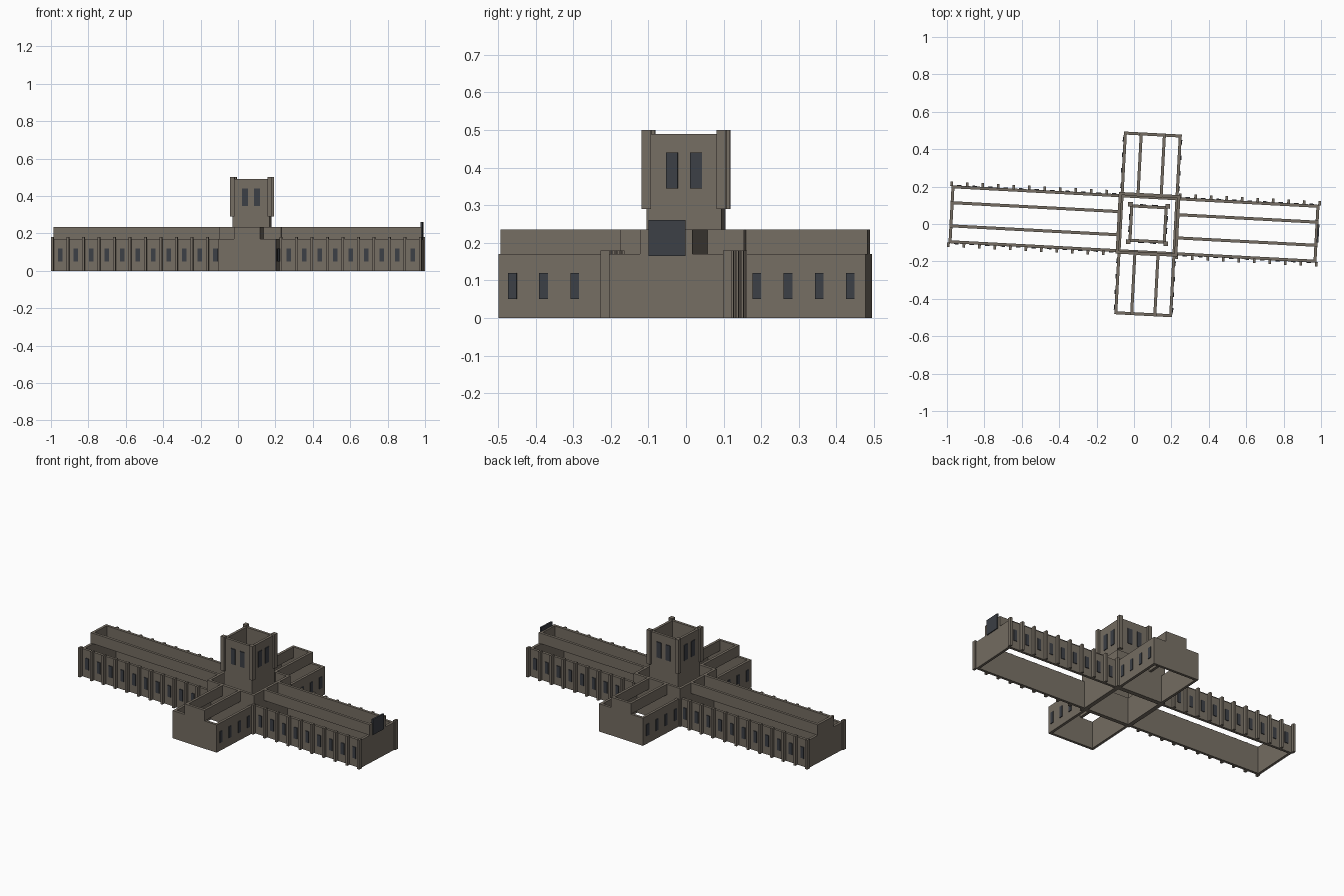
import bpy, bmesh
from math import radians
from mathutils import Matrix

if "Cube" in bpy.data.objects:
    bpy.data.objects.remove(bpy.data.objects["Cube"])

CX, T, BAY = 0.075, 0.016, 0.083      # crossing offset, wall thickness, bay spacing
ROT = Matrix.Rotation(radians(-3.05), 4, 'Z')


def material(name, rgb):
    m = bpy.data.materials.new(name)
    m.diffuse_color = (*rgb, 1)
    m.use_nodes = True
    m.node_tree.nodes["Principled BSDF"].inputs["Base Color"].default_value = m.diffuse_color
    return m


STONE = material("stone", (0.18, 0.155, 0.125))
GLASS = material("dark_glass", (0.045, 0.05, 0.06))


def add_box(bm, x0, x1, y0, y1, z0, z1):
    size = Matrix.Diagonal((x1 - x0, y1 - y0, z1 - z0, 1))
    place = Matrix.Translation(((x0 + x1) / 2, (y0 + y1) / 2, (z0 + z1) / 2))
    bmesh.ops.create_cube(bm, size=1, matrix=place @ size)


def finish(bm, name, mat):
    mesh = bpy.data.meshes.new(name)
    bm.to_mesh(mesh)
    bm.free()
    mesh.materials.append(mat)
    ob = bpy.data.objects.new(name, mesh)
    ob.matrix_world = ROT
    bpy.context.collection.objects.link(ob)


def boxes(name, mat, items):
    """One object from (cx, cy, z0, z1, width, depth) blocks."""
    bm = bmesh.new()
    for x, y, z0, z1, w, d in items:
        add_box(bm, x - w / 2, x + w / 2, y - d / 2, y + d / 2, z0, z1)
    finish(bm, name, mat)


def walls(name, x0, x1, y0, y1, z0, z1):
    """Roofless hollow rectangle: two mitred square rings joined together."""
    bm = bmesh.new()
    rings = []
    for inset in (0, T):
        for z in (z0, z1):
            a, b, c, d = x0 + inset, x1 - inset, y0 + inset, y1 - inset
            rings.append([bm.verts.new((x, y, z)) for x, y in ((a, c), (b, c), (b, d), (a, d))])
    ob, ot, ib, it = rings
    for lo, hi in ((ob, ot), (ot, it), (it, ib), (ib, ob)):
        for i in range(4):
            j = (i + 1) % 4
            bm.faces.new((lo[i], lo[j], hi[j], hi[i]))
    bmesh.ops.recalc_face_normals(bm, faces=bm.faces)
    finish(bm, name, STONE)


# Lower walls of the long body and the cross arms
walls("nave_walls", -0.985, 0.985, -0.155, 0.155, 0, 0.17)
walls("transept_walls", CX - 0.155, CX + 0.155, -0.487, 0.491, 0, 0.17)

# Raised upper walls on each arm, stopping at the crossing
C = 0.165
walls("upper_walls_west", -0.985, CX - C + T, -0.07, 0.07, 0.17, 0.235)
walls("upper_walls_east", CX + C - T, 0.985, -0.07, 0.07, 0.17, 0.235)
walls("upper_walls_south", CX - 0.07, CX + 0.07, -0.487, -C + T, 0.17, 0.235)
walls("upper_walls_north", CX - 0.07, CX + 0.07, C - T, 0.491, 0.17, 0.235)

# Crossing and tower
walls("crossing_walls", CX - C, CX + C, -C + 0.002, C + 0.002, 0, 0.235)
TY = 0.004
walls("tower_walls", CX - 0.1, CX + 0.1, TY - 0.1, TY + 0.1, 0.17, 0.49)
boxes("tower_corner_piers", STONE,
      [(CX + sx * 0.1, TY + sy * 0.1, 0.29, 0.50, 0.025, 0.025) for sx in (-1, 1) for sy in (-1, 1)])
tower_windows = []
for s in (-1, 1):
    for o in (-0.032, 0.032):
        tower_windows.append((CX + o, TY + s * 0.1, 0.345, 0.44, 0.031, 0.008))
        tower_windows.append((CX + s * 0.1, TY + o, 0.345, 0.44, 0.008, 0.031))
boxes("tower_windows", GLASS, tower_windows)

# Buttresses and windows along both sides of the long body
buttresses, nave_windows = [], []
for side in (-1, 1):
    for end, count in ((-1, 11), (1, 10)):
        for k in range(count):
            x = end * (0.985 - BAY * k)
            buttresses.append((x, side * 0.163, 0, 0.18, 0.014, 0.024))
            nave_windows.append((x - end * BAY / 2, side * 0.155, 0.05, 0.12, 0.023, 0.008))
boxes("nave_buttresses", STONE, buttresses)
boxes("nave_windows", GLASS, nave_windows)

# Windows on the cross arms
boxes("transept_windows", GLASS,
      [(CX + sx * 0.155, sy * (0.45 - BAY * k), 0.05, 0.12, 0.008, 0.023)
       for sx in (-1, 1) for sy in (-1, 1) for k in range(4)])

# Large window panel on the east end
boxes("east_window", GLASS, [(0.985, 0.002, 0.165, 0.26, 0.01, 0.098)])
